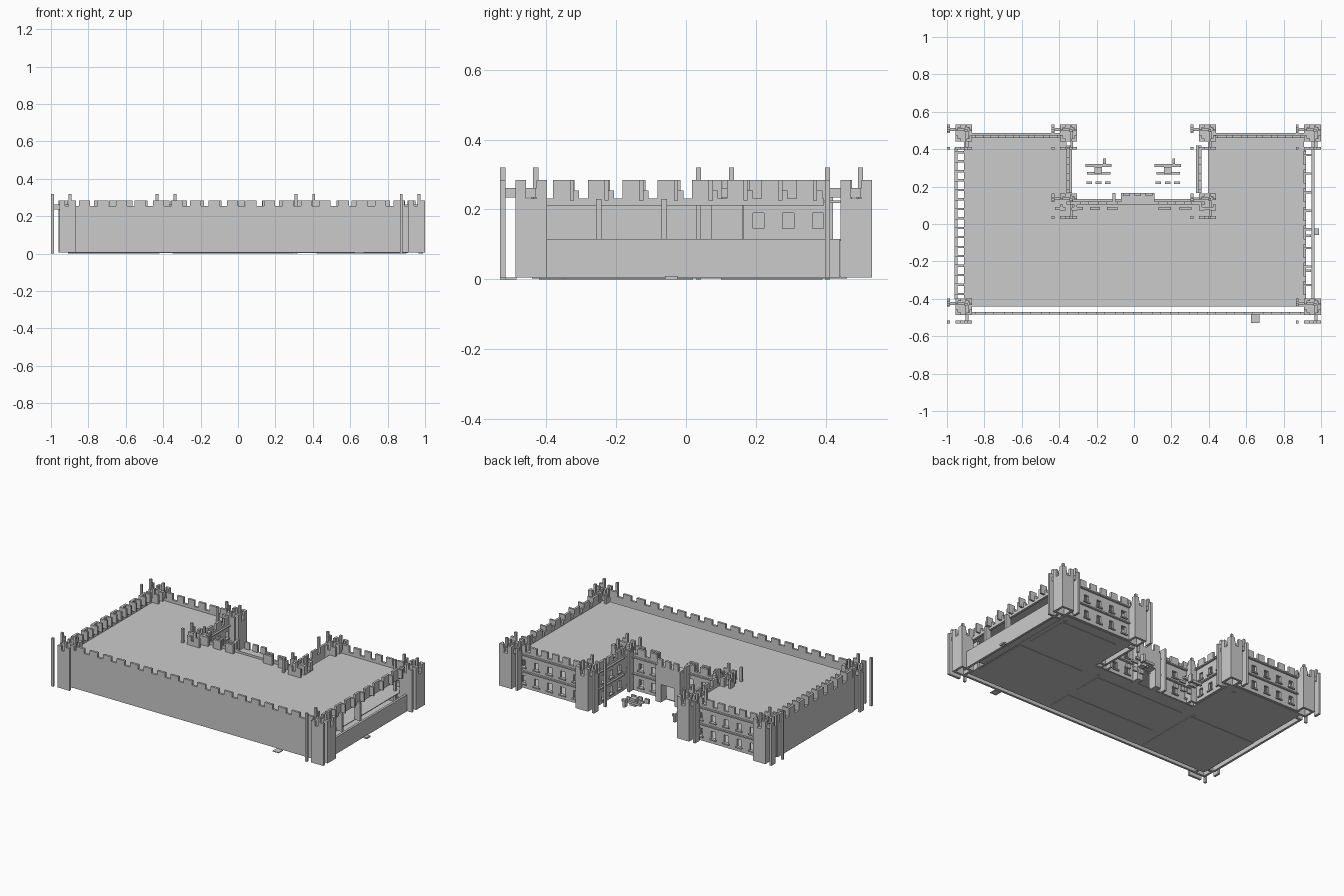
import bpy, bmesh

T = 0.015  # thickness of the wall panels


def make(name, boxes):
    """One mesh object from boxes given as x0, x1, y0, y1, z0, z1."""
    bm = bmesh.new()
    for x0, x1, y0, y1, z0, z1 in boxes:
        v = [bm.verts.new((x, y, z)) for x in (x0, x1) for y in (y0, y1) for z in (z0, z1)]
        for f in ((0, 1, 3, 2), (4, 6, 7, 5), (0, 4, 5, 1), (2, 3, 7, 6), (0, 2, 6, 4), (1, 5, 7, 3)):
            bm.faces.new([v[i] for i in f])
    bmesh.ops.recalc_face_normals(bm, faces=bm.faces)
    me = bpy.data.meshes.new(name)
    bm.to_mesh(me)
    bm.free()
    ob = bpy.data.objects.new(name, me)
    bpy.context.collection.objects.link(ob)
    return ob


def along(axis, a0, a1, p0, p1, z0, z1):
    return (a0, a1, p0, p1, z0, z1) if axis == 'x' else (p0, p1, a0, a1, z0, z1)


def merlons(axis, a0, a1, p, z0, z1, pitch=0.1, fill=0.6):
    n = max(1, round((a1 - a0) / pitch))
    s = (a1 - a0) / n
    return [along(axis, a0 + (i + (1 - fill) / 2) * s, a0 + (i + (1 + fill) / 2) * s, p, p + T, z0, z1)
            for i in range(n)]


def window_wall(axis, a0, a1, p, n, out):
    """Wall with two rows of window openings, string courses and battlements."""
    rows = [(0.035, 0.085), (0.145, 0.19)]
    b = [along(axis, a0, a1, p, p + T, z0, z1)
         for z0, z1 in ((0.005, 0.035), (0.085, 0.145), (0.19, 0.245))]
    s, w = (a1 - a0) / n, 0.032
    for z0, z1 in rows:
        edges = [a0] + [a0 + (i + 0.5) * s + k * w / 2 for i in range(n) for k in (-1, 1)] + [a1]
        b += [along(axis, edges[i], edges[i + 1], p, p + T, z0, z1) for i in range(0, len(edges), 2)]
        # window sills
        q0, q1 = sorted((p + T / 2, p + T / 2 + out * 0.016))
        b += [along(axis, a0 + (i + .5) * s - .024, a0 + (i + .5) * s + .024, q0, q1, z0 - .008, z0)
              for i in range(n)]
    # string courses
    q0, q1 = sorted((p + T / 2, p + T / 2 + out * 0.02))
    b += [along(axis, a0, a1, q0, q1, z, z + 0.008) for z in (0.112, 0.222)]
    return b + merlons(axis, a0, a1, p, 0.245, 0.285, 0.085)


# Floors and roof share a U-shaped plan
def plan(z0, z1):
    return [(-0.91, 0.91, -0.44, 0.115, z0, z1),
            (-0.91, -0.36, 0.115, 0.46, z0, z1),
            (0.395, 0.91, 0.115, 0.46, z0, z1)]


make("ground_floor", plan(0.003, 0.008))
make("upper_floor", plan(0.11, 0.115))
make("roof", plan(0.218, 0.226))

# Thin plates under the ground floor
make("floor_plates", [(-0.91, -0.42, -0.42, 0.02, 0, 0.003),
                      (-0.35, 0.30, -0.42, -0.25, 0, 0.003),
                      (-0.35, 0.30, -0.18, 0.02, 0, 0.003),
                      (0.42, 0.90, -0.35, 0.02, 0, 0.003),
                      (0.47, 0.88, 0.10, 0.39, 0, 0.003)])

# Plain front wall
make("front_wall", [(-0.87, 0.91, -0.485, -0.47, 0.005, 0.255)]
     + merlons('x', -0.87, 0.91, -0.485, 0.255, 0.285))

# Left wall with cross pieces behind the battlements
left = [(-0.96, -0.945, -0.40, 0.41, 0.005, 0.23)]
teeth = merlons('y', -0.40, 0.41, -0.96, 0.23, 0.285)
for t in teeth:
    left += [(-0.955, -0.91, y, y + 0.012, 0.226, 0.285) for y in (t[2], t[3] - 0.012)]
make("left_wall", left + teeth)

# Right wall: half-height wall, open gallery with posts, battlements
right = [(0.95, 0.965, -0.43, 0.44, 0.005, 0.115),
         (0.905, 0.92, -0.40, 0.395, 0.212, 0.232)]
right += [(0.905, 0.945, y, y + T, 0.112, 0.23) for y in (-0.257, -0.07)]
teeth = merlons('y', -0.40, 0.395, 0.905, 0.23, 0.285)
for t in teeth:
    right += [(0.905, 0.95, t[3] - 0.012, t[3], 0.226, 0.285),
              (0.905, 0.92, t[3], t[3] + 0.015, 0.23, 0.255)]
make("right_wall", right + teeth)

# Windowed rear and courtyard walls
make("left_wing_rear_wall", window_wall('x', -0.865, -0.39, 0.46, 5, 1))
make("right_wing_rear_wall", window_wall('x', 0.43, 0.91, 0.46, 5, 1))
make("court_left_wall", window_wall('y', 0.165, 0.42, -0.36, 3, 1))
make("court_right_wall", window_wall('y', 0.165, 0.42, 0.345, 3, -1))
make("court_rear_wall_left", window_wall('x', -0.36, -0.07, 0.105, 3, 1))
make("court_rear_wall_right", window_wall('x', 0.11, 0.38, 0.105, 3, 1))
make("court_inner_battlements", merlons('x', -0.44, -0.07, 0.075, 0.226, 0.285)
     + merlons('x', 0.11, 0.44, 0.075, 0.226, 0.285))

# Entrance porch in the courtyard
make("porch", [(-0.07, -0.03, 0.105, 0.165, 0.0, 0.24),
               (0.07, 0.11, 0.105, 0.165, 0.0, 0.24),
               (-0.03, 0.07, 0.105, 0.165, 0.12, 0.24),
               (-0.115, -0.10, 0.12, 0.165, 0.0, 0.285)]
     + merlons('x', -0.07, 0.11, 0.15, 0.24, 0.285, 0.06))


# Towers: every one has the same plan, a hollow shaft with detached buttresses
def tower(name, x, y):
    b = [(0, .015, 0, .015, 0, .32),               # corner post
         (.045, .135, 0, .015, .005, .255),        # front buttress
         (0, .015, .09, .135, .005, .255),         # side buttress
         (.095, .11, 0, .015, .255, .32),          # finials
         (0, .015, .095, .11, .255, .32),
         (.095, .11, .095, .11, .226, .32),
         (0, .135, .1, .115, .235, .262),          # cross rails
         (.1, .115, 0, .135, .235, .262),
         (.045, .135, .045, .135, .215, .232),     # cap
         (.045, .135, .045, .06, .005, .22),       # shaft walls
         (.045, .135, .12, .135, .005, .22),
         (.045, .06, .045, .135, .005, .22),
         (.12, .135, .045, .135, .005, .22)]
    # battlements
    for a in (.045, .105):
        b += [(a, a + .03, .045, .06, .232, .285), (a, a + .03, .12, .135, .232, .285),
              (.045, .06, a, a + .03, .232, .285), (.12, .135, a, a + .03, .232, .285),
              (a, a + .03, 0, .015, .255, .285)]
    b.append((0, .015, .115, .135, .255, .285))
    make(name, [(x + q[0], x + q[1], y + q[2], y + q[3], q[4], q[5]) for q in b])


for label, tx in (("left", -1.0), ("right", 0.865)):
    tower("front_%s_tower" % label, tx, -0.532)
    tower("rear_%s_tower" % label, tx, 0.397)
for label, tx in (("left", -0.44), ("right", 0.303)):
    tower("court_rear_%s_tower" % label, tx, 0.397)
    tower("court_inner_%s_tower" % label, tx, 0.028)

# Low bar groups standing in the courtyard
for label, cx in (("left", -0.19), ("right", 0.18)):
    make("courtyard_bars_" + label,
         [(cx - .07, cx + .07, .305, .32, .02, .035),
          (cx - .02, cx + .02, .27, .305, 0, .05),
          (cx - .06, cx + .065, .265, .277, .02, .035),
          (cx + .025, cx + .04, .32, .35, 0, .05)]
         + [(cx - .065 + i * .05, cx - .035 + i * .05, .215, .228, 0, .03) for i in range(3)])

# Door steps
make("front_step", [(0.625, 0.67, -0.53, -0.485, 0, 0.005)])
make("right_step", [(0.965, 0.99, -0.06, -0.025, 0, 0.01)])
